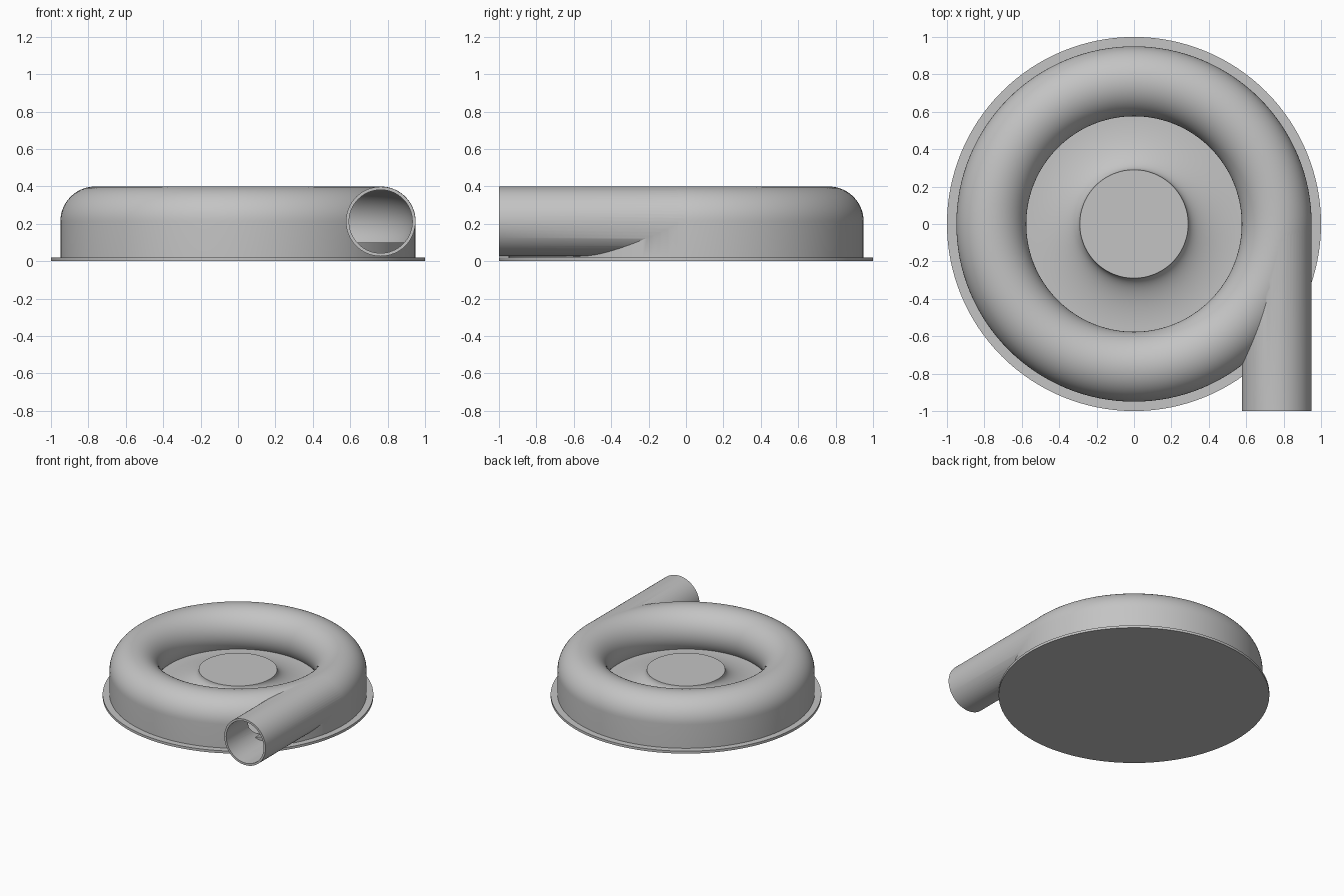
import bpy, bmesh
from math import sin, cos, radians, pi
from mathutils import Matrix, Vector

if "Cube" in bpy.data.objects:
    bpy.data.objects.remove(bpy.data.objects["Cube"], do_unlink=True)

# Main dimensions
RING, TUBE, MID = 0.763, 0.187, 0.2125     # duct centre radius, outer tube radius, centre height
BORE = 0.17                                # inner tube radius
FLANGE_TOP, FLOOR, HUB_TOP = 0.02, 0.10, 0.22
OUTER, EYE, HUB = RING + TUBE, 0.58, 0.29

metal = bpy.data.materials.new("plain grey metal")
grey = (0.55, 0.55, 0.55, 1)
metal.diffuse_color = grey
metal.use_nodes = True
metal.node_tree.nodes["Principled BSDF"].inputs["Base Color"].default_value = grey


def finish(name, bm):
    bmesh.ops.remove_doubles(bm, verts=bm.verts, dist=1e-5)
    bmesh.ops.recalc_face_normals(bm, faces=bm.faces)
    mesh = bpy.data.meshes.new(name)
    bm.to_mesh(mesh)
    bm.free()
    mesh.materials.append(metal)
    obj = bpy.data.objects.new(name, mesh)
    bpy.context.collection.objects.link(obj)
    return obj


def revolve(name, profile, closed=False, steps=128):
    """Spin an (r, z) profile around the vertical axis."""
    bm = bmesh.new()
    verts = [bm.verts.new((r, 0, z)) for r, z in profile]
    pairs = list(zip(verts, verts[1:]))
    if closed:
        pairs.append((verts[-1], verts[0]))
    edges = [bm.edges.new(p) for p in pairs]
    bmesh.ops.spin(bm, geom=verts + edges, cent=(0, 0, 0), axis=(0, 0, 1),
                   angle=2 * pi, steps=steps, use_duplicate=False)
    return finish(name, bm)


def rod(name, radius, y0, y1):
    """Solid cylinder along y, in line with the duct's outlet side."""
    bm = bmesh.new()
    place = Matrix.Translation(Vector((RING, (y0 + y1) / 2, MID))) @ Matrix.Rotation(pi / 2, 4, "X")
    bmesh.ops.create_cone(bm, cap_ends=True, segments=64, radius1=radius, radius2=radius,
                          depth=y1 - y0, matrix=place)
    return finish(name, bm)


def arc(radius, start, end, count):
    angles = [radians(start + (end - start) * i / count) for i in range(count + 1)]
    return [(RING + radius * cos(a), MID + radius * sin(a)) for a in angles]


def boolean(target, tool, operation):
    mod = target.modifiers.new(operation.lower(), "BOOLEAN")
    mod.operation, mod.solver, mod.object = operation, "EXACT", tool
    bpy.context.view_layer.objects.active = target
    bpy.ops.object.modifier_apply(modifier=mod.name)
    bpy.data.objects.remove(tool, do_unlink=True)


def smooth(obj):
    bpy.ops.object.select_all(action="DESELECT")
    obj.select_set(True)
    bpy.context.view_layer.objects.active = obj
    bpy.ops.object.shade_smooth_by_angle(angle=radians(30))


# Mounting flange
flange = revolve("mounting_flange", [(0, 0), (1, 0), (1, FLANGE_TOP), (0, FLANGE_TOP)])

# Ring-shaped casing: straight outer wall, rounded top, undercut inner lip
crown = arc(TUBE, 0, 217, 36)
lip = crown[-1][0]
casing = revolve("volute_casing", [(OUTER, FLANGE_TOP)] + crown + [(lip, FLANGE_TOP)], closed=True)

# Tangential outlet pipe, then hollow out the pipe and the ring duct
boolean(casing, rod("outlet_pipe", TUBE - 0.001, -1, 0.013), "UNION")
boolean(casing, revolve("duct_cutter", arc(BORE, 0, 350, 35), closed=True), "DIFFERENCE")
boolean(casing, rod("bore_cutter", BORE - 0.001, -1.1, 0.013), "DIFFERENCE")

# Raised floor with the flared hub in the middle
floor = revolve("duct_floor", [(0, FLANGE_TOP), (OUTER - 0.01, FLANGE_TOP),
                               (OUTER - 0.01, FLOOR), (0, FLOOR)])
flare = [(EYE - (EYE - HUB) * sin(t), HUB_TOP - (HUB_TOP - FLOOR - 0.002) * cos(t))
         for t in [radians(i * 5) for i in range(19)]]
hub = revolve("flared_hub", [(0, FLOOR), (EYE, FLOOR)] + flare + [(0, HUB_TOP)])

for part in (flange, casing, floor, hub):
    smooth(part)
